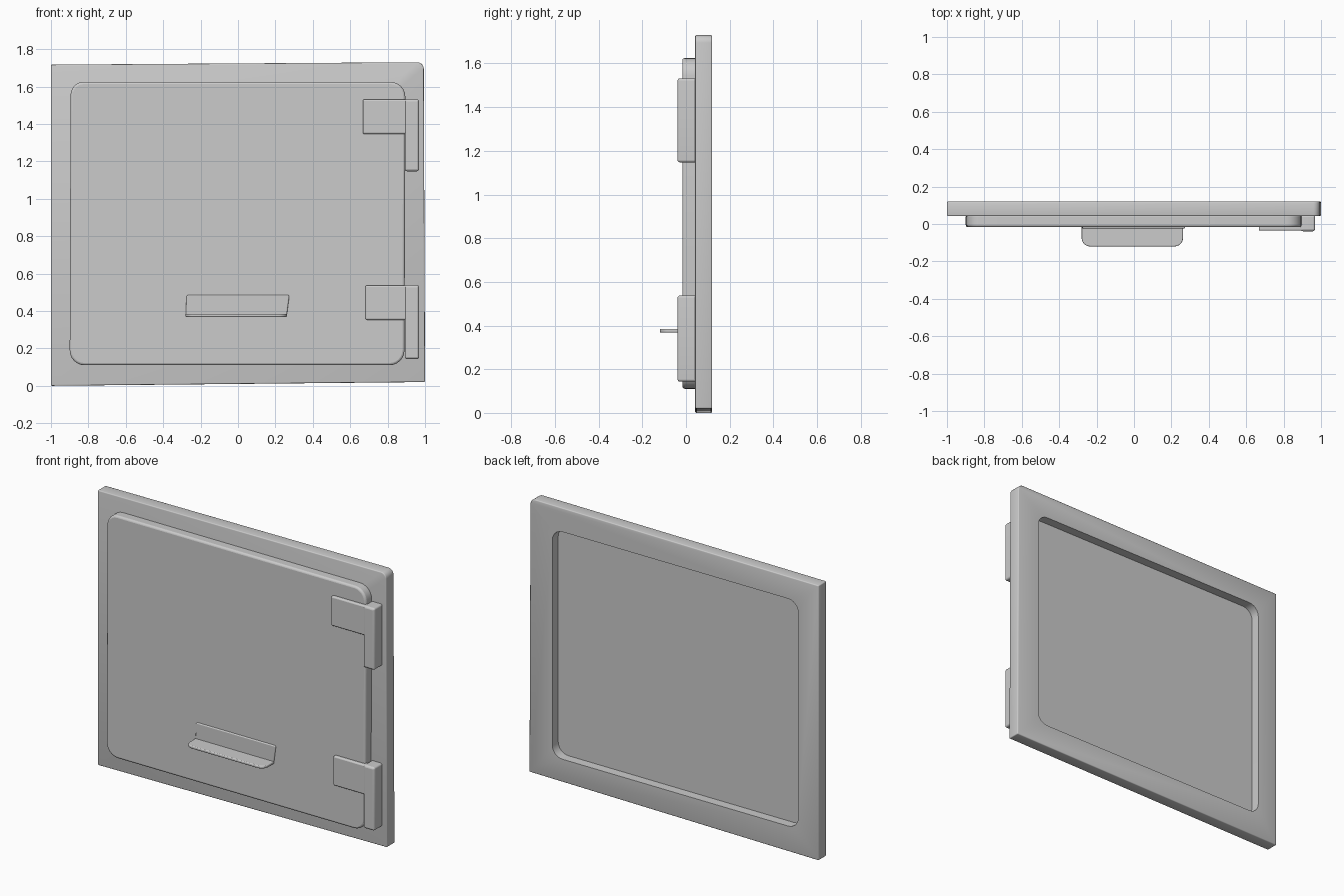
import bpy, bmesh, math
from mathutils import Vector

if "Cube" in bpy.data.objects:
    bpy.data.objects.remove(bpy.data.objects["Cube"])


def rounded(points, radii, seg=6):
    """Polygon outline with each corner rounded by its own radius."""
    out, n = [], len(points)
    for i, (p, r) in enumerate(zip(points, radii)):
        p = Vector(p)
        if r == 0:
            out.append(p)
            continue
        a = p + (Vector(points[i - 1]) - p).normalized() * r
        b = p + (Vector(points[(i + 1) % n]) - p).normalized() * r
        c = a + b - p
        for k in range(seg + 1):
            t = math.pi / 2 * k / seg
            out.append(c + (a - c) * math.cos(t) + (b - c) * math.sin(t))
    return out


def prism(name, outline, d0, d1, axis='y', bevel=0.0):
    """Extrude an outline along y (outline in xz) or z (outline in xy)."""
    bm = bmesh.new()
    def place(p, d):
        return (p.x, d, p.y) if axis == 'y' else (p.x, p.y, d)
    lo = [bm.verts.new(place(p, d0)) for p in outline]
    hi = [bm.verts.new(place(p, d1)) for p in outline]
    bm.faces.new(lo)
    bm.faces.new(hi[::-1])
    n = len(outline)
    for i in range(n):
        j = (i + 1) % n
        bm.faces.new((lo[i], hi[i], hi[j], lo[j]))
    bmesh.ops.recalc_face_normals(bm, faces=bm.faces)
    me = bpy.data.meshes.new(name)
    bm.to_mesh(me)
    bm.free()
    ob = bpy.data.objects.new(name, me)
    bpy.context.collection.objects.link(ob)
    if bevel:
        m = ob.modifiers.new("soft_edges", 'BEVEL')
        m.width, m.segments = bevel, 3
        m.limit_method, m.angle_limit = 'ANGLE', math.radians(40)
    return ob


def rect(x0, x1, z0, z1):
    return [(x0, z0), (x1, z0), (x1, z1), (x0, z1)]


# Outer frame, slightly out of square, with a shallow recess in the back
frame = prism("frame", rounded([(-1, 0), (1, 0.02), (0.993, 1.73), (-1, 1.717)],
                               [0, 0, 0.035, 0]), 0.042, 0.12, bevel=0.006)
cutter = prism("recess_cutter", rounded(rect(-0.86, 0.84, 0.16, 1.58), [0.07] * 4),
               0.062, 0.2)
cutter.hide_render = True
cut = frame.modifiers.new("recess", 'BOOLEAN')
cut.operation, cut.solver, cut.object = 'DIFFERENCE', 'EXACT', cutter
bpy.context.view_layer.objects.active = frame
for m in [m.name for m in frame.modifiers]:
    bpy.ops.object.modifier_apply(modifier=m)
bpy.data.objects.remove(cutter)

# Raised door panel
prism("door_panel", rounded([(-0.90, 0.11), (0.89, 0.11), (0.895, 1.625), (-0.895, 1.625)],
                            [0.08, 0.08, 0.08, 0.07]), -0.017, 0.052, bevel=0.012)

# Handle: thin backing plate and projecting lip
prism("handle_plate", rounded([(-0.28, 0.37), (0.26, 0.37), (0.275, 0.485), (-0.275, 0.485)],
                              [0.01] * 4), -0.024, 0.0, bevel=0.006)
prism("handle_lip", rounded([(-0.28, -0.01), (-0.28, -0.12), (0.262, -0.12), (0.262, -0.01)],
                            [0, 0.045, 0.045, 0]), 0.368, 0.385, axis='z', bevel=0.005)

# Two hinges: flat leaf over the panel and a long knuckle beside it
for name, top, x0, length in (("upper", 1.532, 0.667, 0.385), ("lower", 0.538, 0.682, 0.395)):
    prism(name + "_hinge_leaf", rounded(rect(x0, 0.93, top - 0.185, top - 0.001), [0.008] * 4),
          -0.036, 0.0, bevel=0.01)
    prism(name + "_hinge_knuckle", rounded(rect(0.892, 0.968, top - length, top), [0.012] * 4),
          -0.039, 0.05, bevel=0.018)

# Smooth shading with crisp edges
bpy.ops.object.select_all(action='SELECT')
bpy.ops.object.shade_smooth_by_angle(angle=math.radians(35))
